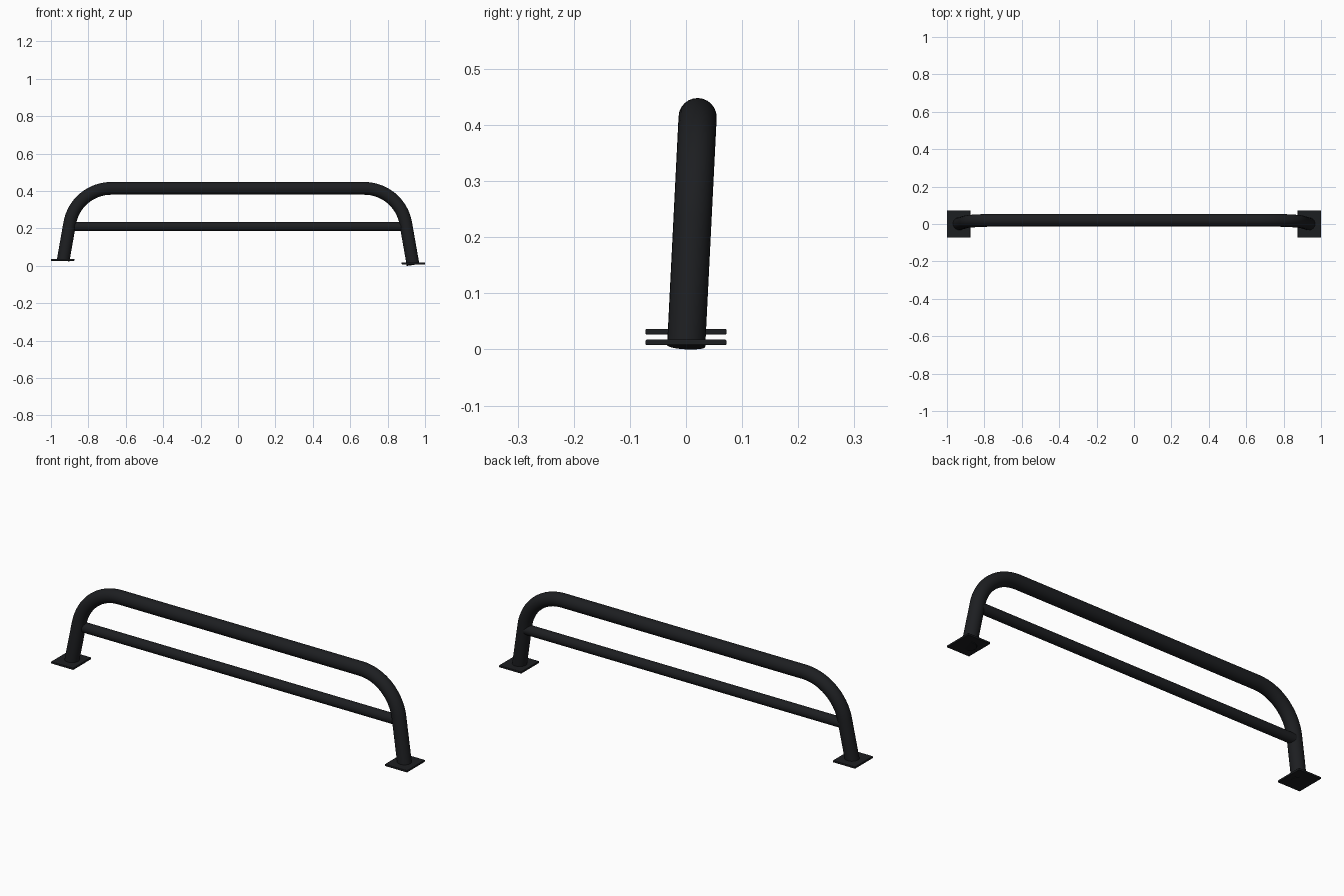
import bpy
from math import sin, cos, radians, pi

if "Cube" in bpy.data.objects:
    bpy.data.objects.remove(bpy.data.objects["Cube"])

mat = bpy.data.materials.new("black_paint")
mat.diffuse_color = (0.012, 0.013, 0.015, 1)
mat.use_nodes = True
mat.node_tree.nodes["Principled BSDF"].inputs["Base Color"].default_value = mat.diffuse_color

TOP, BEND, TURN, LEAN = 0.414, 0.225, radians(80), 0.05


def finish(ob, name):
    ob.name = name
    ob.data.materials.append(mat)
    bpy.ops.object.select_all(action='DESELECT')
    ob.select_set(True)
    bpy.context.view_layer.objects.active = ob
    bpy.ops.object.shade_smooth_by_angle(angle=radians(35))


def tube(name, points, radius):
    curve = bpy.data.curves.new(name, 'CURVE')
    curve.dimensions = '3D'
    curve.bevel_depth = radius
    curve.bevel_resolution = 10
    curve.use_fill_caps = True
    spline = curve.splines.new('POLY')
    spline.points.add(len(points) - 1)
    for p, co in zip(spline.points, points):
        p.co = (*co, 1)
    ob = bpy.data.objects.new(name, curve)
    bpy.context.collection.objects.link(ob)
    bpy.ops.object.select_all(action='DESELECT')
    ob.select_set(True)
    bpy.context.view_layer.objects.active = ob
    bpy.ops.object.convert(target='MESH')
    finish(bpy.context.object, name)


def half_path(side, start, foot_z):
    # From the straight top, round the bend and down the splayed leg
    pts = []
    for i in range(17):
        a = TURN * i / 16
        pts.append((start + BEND * sin(a), TOP - BEND * (1 - cos(a))))
    x, z = pts[-1]
    pts.append((x + (z - foot_z) / math_tan, foot_z))
    return [(side * x, LEAN * z, z) for x, z in pts]


math_tan = sin(TURN) / cos(TURN)

# Main bent hoop, with the left foot ending slightly higher
left = half_path(-1, 0.678, 0.030)
right = half_path(1, 0.675, 0.006)
tube("main_hoop", left[::-1] + right, 0.034)

# Lower cross bar
tube("cross_bar", [(-0.905, 0.017, 0.21), (0.905, 0.017, 0.21)], 0.025)

# Mounting plates
for name, x, z in (("left_plate", -0.9375, 0.0315), ("right_plate", 0.9375, 0.0125)):
    bpy.ops.mesh.primitive_cube_add(size=1, location=(x, 0, z))
    plate = bpy.context.object
    plate.scale = (0.125, 0.144, 0.010)
    bpy.ops.object.transform_apply(location=False, rotation=False, scale=True)
    bevel = plate.modifiers.new("edge", 'BEVEL')
    bevel.width = 0.002
    bevel.segments = 2
    finish(plate, name)
